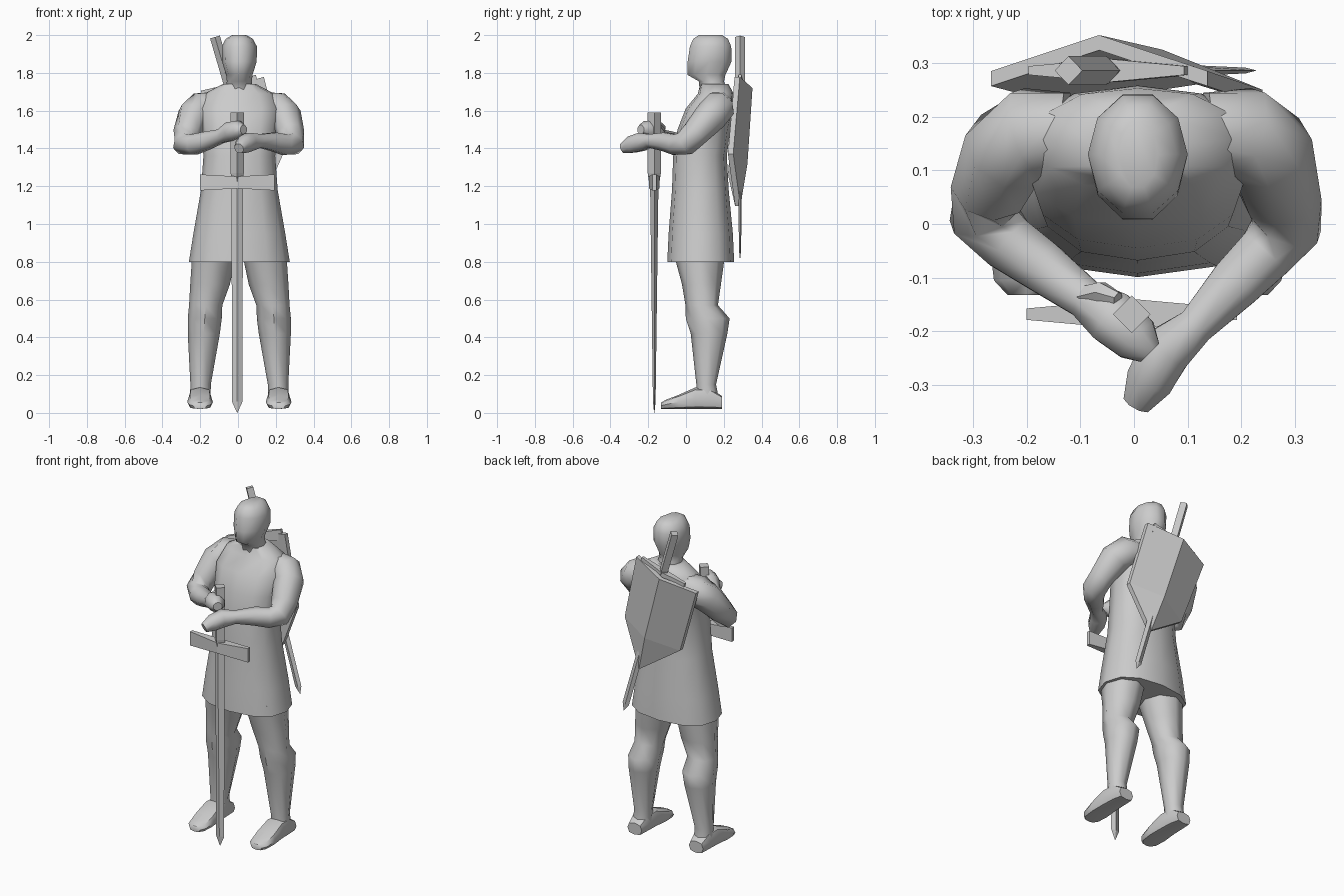
import bpy, bmesh, math
from mathutils import Vector, Matrix

if "Cube" in bpy.data.objects:
    bpy.data.objects.remove(bpy.data.objects["Cube"])

stone = bpy.data.materials.new("grey stone")
stone.diffuse_color = (0.6, 0.6, 0.6, 1)
stone.use_nodes = True
stone.node_tree.nodes["Principled BSDF"].inputs["Base Color"].default_value = stone.diffuse_color


def finish(name, bm, smooth=True, matrix=None):
    bmesh.ops.remove_doubles(bm, verts=bm.verts, dist=0.0005)
    bmesh.ops.recalc_face_normals(bm, faces=bm.faces)
    me = bpy.data.meshes.new(name)
    bm.to_mesh(me)
    bm.free()
    me.materials.append(stone)
    ob = bpy.data.objects.new(name, me)
    bpy.context.collection.objects.link(ob)
    if matrix:
        me.transform(matrix)
    if smooth:
        bpy.ops.object.select_all(action='DESELECT')
        ob.select_set(True)
        bpy.context.view_layer.objects.active = ob
        bpy.ops.object.shade_smooth_by_angle(angle=math.radians(50))
    return ob


def ring(c, u, v, n=8, power=1.0, turn=0.0):
    """Closed cross-section round c, spanned by u and v; power < 1 is boxier."""
    c, u, v = Vector(c), Vector(u), Vector(v)
    pts = []
    for i in range(n):
        a = 2 * math.pi * i / n + turn
        p, q = (math.copysign(abs(t) ** power, t) for t in (math.cos(a), math.sin(a)))
        pts.append(c + u * p + v * q)
    return pts


def loft(name, rings, **kw):
    bm = bmesh.new()
    rows = [[bm.verts.new(p) for p in r] for r in rings]
    n = len(rows[0])
    for a, b in zip(rows, rows[1:]):
        for i in range(n):
            j = (i + 1) % n
            bm.faces.new((a[i], a[j], b[j], b[i]))
    bm.faces.new(rows[0])
    bm.faces.new(rows[-1])
    return finish(name, bm, **kw)


def upright(sections, n=8, power=1.0):
    """Horizontal rings from (z, x, y, half width, half depth)."""
    return [ring((x, y, z), (rx, 0, 0), (0, ry, 0), n, power) for z, x, y, rx, ry in sections]


def limb(name, path, n=8):
    """Tube along (x, y, z, radius) points."""
    pts = [Vector(p[:3]) for p in path]
    rings = []
    for i, p in enumerate(pts):
        t = (pts[min(i + 1, len(pts) - 1)] - pts[max(i - 1, 0)]).normalized()
        side = t.cross(Vector((0, 0, 1))).normalized()
        up = side.cross(t)
        rings.append(ring(p, side * path[i][3], up * path[i][3], n, 1.0, math.pi / n))
    return loft(name, rings)


CX = 0.007  # body centre

# Tunic and torso
loft("tunic", upright([
    (0.80, CX, 0.078, 0.267, 0.177),
    (0.95, CX, 0.078, 0.243, 0.170),
    (1.18, CX, 0.076, 0.203, 0.150),
    (1.36, CX, 0.074, 0.190, 0.142),
    (1.50, CX, 0.095, 0.200, 0.140),
    (1.61, CX, 0.128, 0.215, 0.130),
    (1.69, CX, 0.158, 0.185, 0.095),
    (1.74, CX, 0.150, 0.090, 0.075)], 12, 0.85))

# Head and neck
loft("head", upright([
    (1.68, CX, 0.150, 0.080, 0.080),
    (1.755, CX, 0.135, 0.066, 0.070),
    (1.79, CX, 0.108, 0.070, 0.106),
    (1.86, CX, 0.125, 0.092, 0.122),
    (1.94, CX, 0.130, 0.093, 0.115),
    (1.98, CX, 0.130, 0.072, 0.097),
    (2.00, CX, 0.130, 0.038, 0.065)], 10))

# Legs and feet
for side, word in ((-1, "left"), (1, "right")):
    leg = [(0.86, 0.130, 0.070, 0.118, 0.140),
           (0.68, 0.155, 0.082, 0.105, 0.103),
           (0.57, 0.178, 0.083, 0.088, 0.086),
           (0.50, 0.183, 0.115, 0.090, 0.116),
           (0.42, 0.188, 0.122, 0.085, 0.097),
           (0.15, 0.205, 0.107, 0.054, 0.052),
           (0.06, 0.207, 0.115, 0.055, 0.062)]
    loft(word + "_leg", upright([(z, CX + side * x, y, rx, ry) for z, x, y, rx, ry in leg], 8))
    foot = [(0.190, 0.048, 0.09), (0.130, 0.058, 0.13), (0.050, 0.062, 0.135),
            (-0.040, 0.068, 0.095), (-0.105, 0.060, 0.070), (-0.132, 0.035, 0.055)]
    loft(word + "_foot", [ring((CX + side * 0.208, y, (top + 0.02) / 2), (w, 0, 0),
                               (0, 0, (top - 0.02) / 2), 8, 0.7) for y, w, top in foot])

# Arms, bent so that both hands meet at the grip
limb("left_arm", [
    (-0.12, 0.175, 1.63, 0.075), (-0.19, 0.170, 1.615, 0.090), (-0.235, 0.135, 1.575, 0.088),
    (-0.270, 0.065, 1.48, 0.074), (-0.280, 0.015, 1.425, 0.068), (-0.235, -0.035, 1.42, 0.058),
    (-0.17, -0.080, 1.44, 0.052), (-0.09, -0.140, 1.465, 0.040), (-0.04, -0.175, 1.49, 0.055),
    (0.005, -0.215, 1.50, 0.048), (0.030, -0.240, 1.50, 0.026)])
limb("right_arm", [
    (0.13, 0.175, 1.63, 0.075), (0.205, 0.170, 1.615, 0.090), (0.25, 0.135, 1.575, 0.088),
    (0.278, 0.050, 1.48, 0.074), (0.285, -0.005, 1.425, 0.068), (0.245, -0.055, 1.42, 0.058),
    (0.19, -0.110, 1.435, 0.053), (0.115, -0.190, 1.44, 0.038), (0.06, -0.235, 1.435, 0.052),
    (0.03, -0.290, 1.42, 0.048), (0.005, -0.335, 1.40, 0.028)])
limb("left_thumb", [(-0.10, -0.135, 1.48, 0.02), (-0.06, -0.128, 1.51, 0.022),
                    (-0.03, -0.140, 1.53, 0.014)], 6)


# Swords: blade, guard and grip; the second is a smaller copy on the back
def sword(prefix, matrix):
    loft(prefix + "_blade", upright([
        (0.0, 0, 0, 0.001, 0.001), (0.06, 0, 0, 0.028, 0.007),
        (1.20, 0, 0, 0.030, 0.022)], 4), smooth=False, matrix=matrix)
    loft(prefix + "_guard", [ring((x, 0, 1.22), (0, hy, 0), (0, 0, hz), 4, 1, math.pi / 4)
                             for x, hy, hz in ((-0.196, 0.015, 0.060), (0, 0.040, 0.045),
                                               (0.196, 0.015, 0.060))],
         smooth=False, matrix=matrix)
    loft(prefix + "_grip", upright([(1.21, 0, 0, 0.026, 0.026), (1.27, 0, 0, 0.035, 0.035),
                                    (1.59, 0, 0, 0.035, 0.035)], 4),
         smooth=False, matrix=matrix)


sword("front_sword", Matrix.Translation((-0.004, -0.168, 0)))
TILT = -0.284
sword("back_sword", Matrix.Translation((-0.122, 0.286, 1.99)) @ Matrix.Rotation(TILT, 4, 'Y')
      @ Matrix.Scale(0.77, 4) @ Matrix.Translation((0, 0, -1.59)))

# Shield: ridged plate slung on the back, tilted like the sword
bm = bmesh.new()
right = [(0.21, 0, 0.285), (0.195, -0.42, 0.25)]
spine = [(0, 0, 0.352), (0, -0.42, 0.325), (0, -0.65, 0.288)]
T = 0.028
layers = []
for dy in (0, -T):
    mid = [bm.verts.new((x, y + dy, z)) for x, z, y in spine]
    for s in (-1, 1):
        edge = [bm.verts.new((s * x, y + dy, z)) for x, z, y in right]
        bm.faces.new((mid[0], edge[0], edge[1], mid[1]))
        bm.faces.new((mid[1], edge[1], mid[2]))
        layers.append([mid[0]] + edge + [mid[2]])
for outer, inner in zip(layers[:2], layers[2:]):
    for i in range(3):
        bm.faces.new((outer[i], outer[i + 1], inner[i + 1], inner[i]))
finish("shield", bm, smooth=False,
       matrix=Matrix.Translation((-0.065, 0, 1.72)) @ Matrix.Rotation(TILT, 4, 'Y'))
